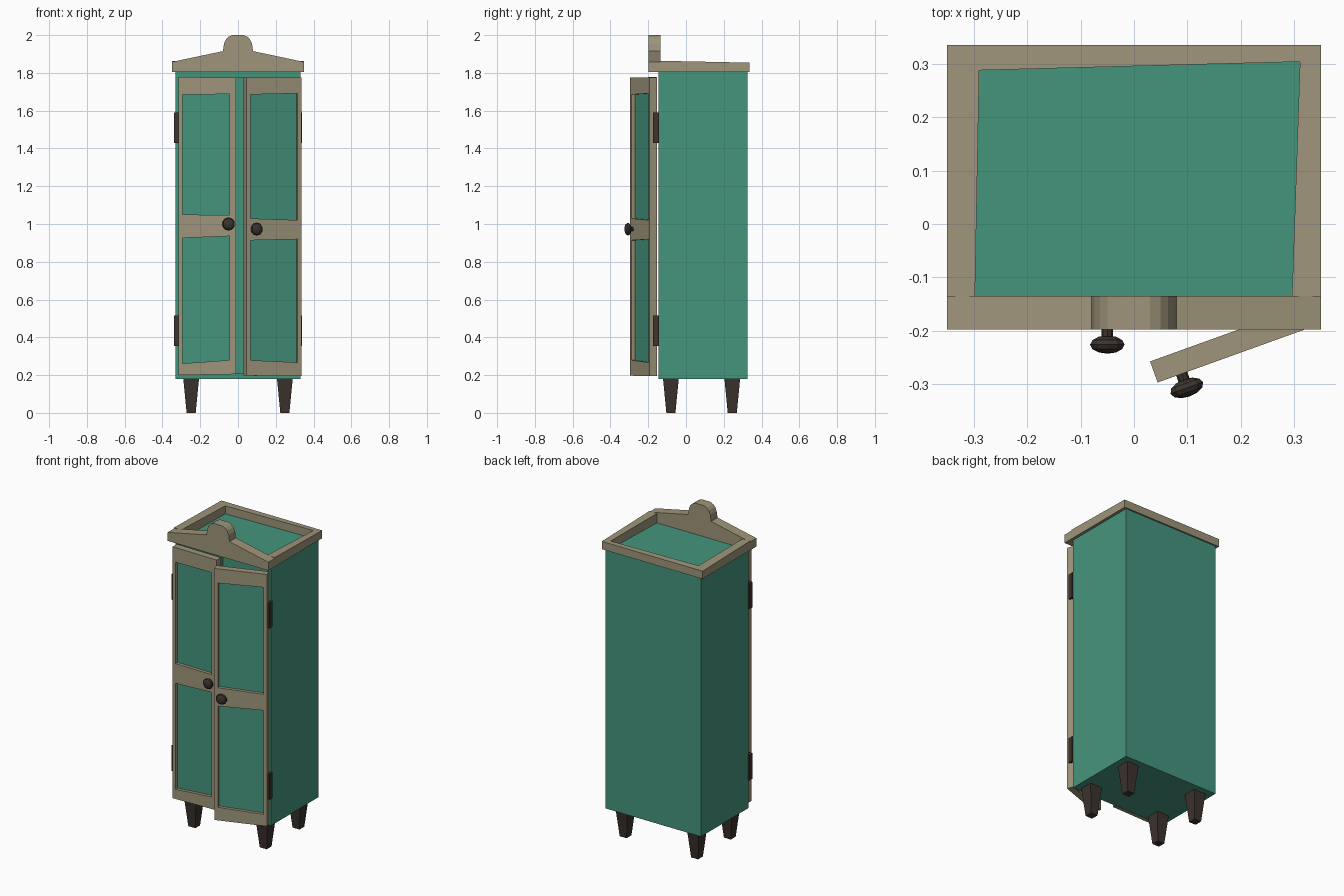
import bpy, bmesh, math
from mathutils import Vector, Matrix

if "Cube" in bpy.data.objects:
    bpy.data.objects.remove(bpy.data.objects["Cube"])


def material(name, rgb):
    m = bpy.data.materials.new(name)
    m.diffuse_color = (*rgb, 1)
    m.use_nodes = True
    m.node_tree.nodes["Principled BSDF"].inputs["Base Color"].default_value = m.diffuse_color
    return m


TEAL = material("teal paint", (0.060, 0.300, 0.208))
BEIGE = material("beige trim", (0.345, 0.300, 0.195))
DARK = material("dark brown", (0.045, 0.033, 0.027))


def finish(bm, name, mat):
    bmesh.ops.recalc_face_normals(bm, faces=bm.faces)
    me = bpy.data.meshes.new(name)
    bm.to_mesh(me)
    bm.free()
    me.materials.append(mat)
    ob = bpy.data.objects.new(name, me)
    bpy.context.collection.objects.link(ob)
    return ob


def extrude(name, mat, pts, vec, faces=None):
    """Closed solid from a flat set of faces swept along vec."""
    n = len(pts)
    faces = faces or [tuple(range(n))]
    edges = {(f[i], f[(i + 1) % len(f)]) for f in faces for i in range(len(f))}
    used = {i for f in faces for i in f}
    bm = bmesh.new()
    lo = {i: bm.verts.new(Vector(pts[i])) for i in used}
    hi = {i: bm.verts.new(Vector(pts[i]) + Vector(vec)) for i in used}
    for f in faces:
        bm.faces.new([lo[i] for i in f])
        bm.faces.new([hi[i] for i in reversed(f)])
    for a, b in edges:
        if (b, a) not in edges:
            bm.faces.new([lo[b], lo[a], hi[a], hi[b]])
    return finish(bm, name, mat)


def box(name, mat, x0, x1, y0, y1, z0, z1):
    return extrude(name, mat, [(x0, y0, z0), (x1, y0, z0), (x1, y1, z0), (x0, y1, z0)],
                   (0, 0, z1 - z0))


# hollow cabinet body, open at the front
bm = bmesh.new()
bmesh.ops.create_cube(bm, size=1)
bmesh.ops.scale(bm, vec=(0.664, 0.47, 1.625), verts=bm.verts)
bmesh.ops.translate(bm, vec=(0, 0.09, 0.9925), verts=bm.verts)
front = min(bm.faces, key=lambda f: f.calc_center_median().y)
bmesh.ops.inset_region(bm, faces=[front], thickness=0.042)
inner = bmesh.ops.extrude_discrete_faces(bm, faces=[front])["faces"][0]
bmesh.ops.translate(bm, vec=(0, 0.43, 0), verts=inner.verts)
finish(bm, "cabinet_body", TEAL)

# rim around the top, sloping slightly to the back
rim = extrude("top_rim", BEIGE,
              [(-.35, -.136, 1.805), (-.298, -.136, 1.805), (-.29, .288, 1.805),
               (.311, .304, 1.805), (.296, -.136, 1.805), (.35, -.136, 1.805),
               (.35, .335, 1.805), (-.35, .335, 1.805)], (0, 0, 0.059))
for v in rim.data.vertices:
    if v.co.z > 1.83:
        v.co.z -= 0.021 * (v.co.y + 0.136)

# front pediment with a rounded crest
half = [(.35, 1.805), (.35, 1.858), (.08, 1.915), (.074, 1.955), (.064, 1.977),
        (.05, 1.991), (.03, 2.0)]
profile = half + [(-x, z) for x, z in reversed(half)]
extrude("pediment", BEIGE, [(x, -.198, z) for x, z in profile], (0, 0.063, 0))

# tapered square legs
for sx, side in ((-1, "left"), (1, "right")):
    for y, end in ((-0.08, "front"), (0.245, "back")):
        bm = bmesh.new()
        bmesh.ops.create_cone(bm, cap_ends=True, segments=4, radius1=0.024 * 2 ** .5,
                              radius2=0.042 * 2 ** .5, depth=0.185)
        bmesh.ops.rotate(bm, matrix=Matrix.Rotation(math.pi / 4, 3, 'Z'), verts=bm.verts)
        bmesh.ops.translate(bm, vec=(sx * 0.248, y, 0.0925), verts=bm.verts)
        finish(bm, f"{end}_{side}_leg", DARK)


def door(side, s, us, zs, knob_u, knob_z, loc, angle):
    """Door hung at the local origin; u runs from hinge to free edge, zs = (hinge z, free z)."""
    width = us[-1]

    def pt(u, row, y=0.0):
        a, b = row
        return (s * u, y, a + (b - a) * u / width)

    # frame: grid of cells with the two panel openings left out
    pts = [pt(u, row) for row in zs for u in us]
    cells = [(j * 4 + i, j * 4 + i + 1, j * 4 + i + 5, j * 4 + i + 4)
             for j in range(5) for i in range(3) if not (i == 1 and j in (1, 3))]
    parts = [extrude(f"{side}_door_frame", BEIGE, pts, (0, 0.042, 0), cells)]
    # recessed panels
    for j, label in ((1, "lower"), (3, "upper")):
        quad = [pt(us[1], zs[j], .02), pt(us[2], zs[j], .02),
                pt(us[2], zs[j + 1], .02), pt(us[1], zs[j + 1], .02)]
        parts.append(extrude(f"{side}_door_{label}_panel", TEAL, quad, (0, 0.012, 0)))
    # knob and stem
    bm = bmesh.new()
    bmesh.ops.create_uvsphere(bm, u_segments=10, v_segments=6, radius=1)
    bmesh.ops.scale(bm, vec=(0.034, 0.034, 0.017), verts=bm.verts)
    bmesh.ops.translate(bm, vec=(0, 0, 0.028), verts=bm.verts)
    bmesh.ops.create_cone(bm, cap_ends=True, segments=8, radius1=0.011, radius2=0.011,
                          depth=0.03)
    bmesh.ops.rotate(bm, matrix=Matrix.Rotation(math.pi / 2, 3, 'X'), verts=bm.verts)
    bmesh.ops.translate(bm, vec=(s * knob_u, 0, knob_z), verts=bm.verts)
    parts.append(finish(bm, f"{side}_door_knob", DARK))
    for ob in parts:
        ob.location = loc
        ob.rotation_euler = (0, 0, math.radians(angle))


door("left", 1, [0, .02, .27, .305],
     [(.20, .205), (.26, .282), (.925, .937), (1.05, 1.047), (1.685, 1.688), (1.778, 1.775)],
     .265, 1.0, (-.315, -.198, 0), 0)
door("right", -1, [0, .022, .288, .31],
     [(.195, .197), (.266, .28), (.92, .913), (1.02, 1.03), (1.692, 1.685), (1.775, 1.775)],
     .262, .973, (.336, -.192, 0), 19.8)

# hinges
for z, label in ((0.355, "lower"), (1.43, "upper")):
    box(f"left_{label}_hinge", DARK, -.34, -.312, -.174, -.142, z, z + 0.16)
    box(f"right_{label}_hinge", DARK, .312, .34, -.174, -.142, z, z + 0.16)
